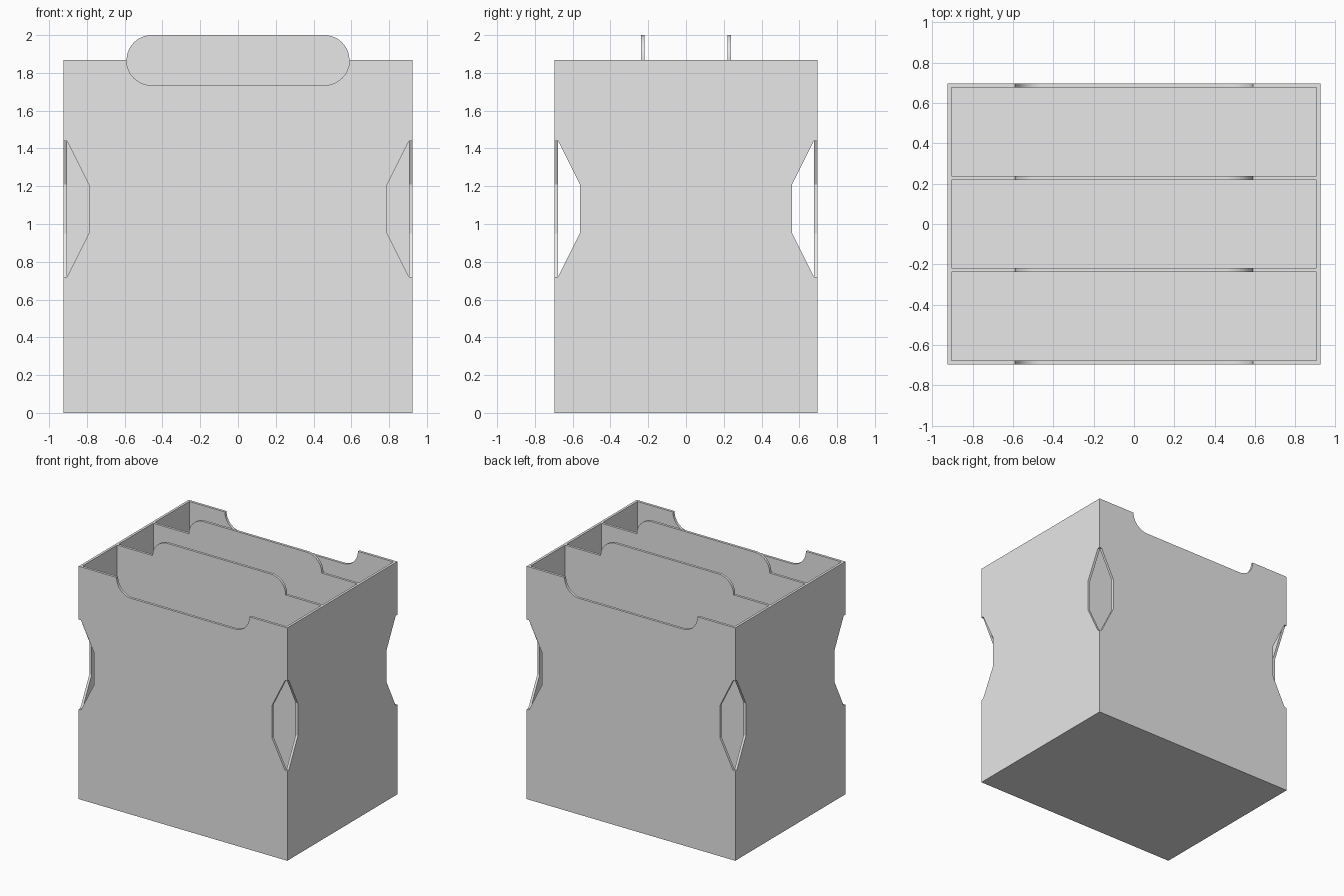
import bpy, bmesh
from math import sin, cos, pi
from mathutils import Vector

if "Cube" in bpy.data.objects:
    bpy.data.objects.remove(bpy.data.objects["Cube"])

HALF_X, HALF_Y, RIM, TOP = 0.925, 0.697, 1.867, 2.0
WALL = 0.02
GRIP, R = 0.59, TOP - RIM          # half width and corner radius of the grips
IN_X, IN_Y = HALF_X - WALL, HALF_Y - WALL

grey = bpy.data.materials.new("light grey")
grey.use_nodes = True
grey.diffuse_color = (0.8, 0.8, 0.8, 1)
grey.node_tree.nodes["Principled BSDF"].inputs["Base Color"].default_value = (0.8, 0.8, 0.8, 1)


def panel(name, half_profile, start, depth, along_x=False):
    """Mirror a (u, z) half profile, then extrude it into a flat panel."""
    outline = half_profile + [(-u, z) for u, z in reversed(half_profile)]
    place = (lambda u, z: (start, u, z)) if along_x else (lambda u, z: (u, start, z))
    bm = bmesh.new()
    face = bm.faces.new([bm.verts.new(place(u, z)) for u, z in outline])
    ext = bmesh.ops.extrude_face_region(bm, geom=[face])
    move = Vector((depth, 0, 0)) if along_x else Vector((0, depth, 0))
    bmesh.ops.translate(bm, vec=move,
                        verts=[g for g in ext["geom"] if isinstance(g, bmesh.types.BMVert)])
    bmesh.ops.recalc_face_normals(bm, faces=bm.faces)
    mesh = bpy.data.meshes.new(name)
    bm.to_mesh(mesh)
    bm.free()
    mesh.materials.append(grey)
    obj = bpy.data.objects.new(name, mesh)
    bpy.context.collection.objects.link(obj)
    return obj


def grip_arc(sign):
    """Rounded grip end, from the rim to the flat edge (+1 up, -1 down)."""
    return [(GRIP - R + R * cos(a), RIM + sign * R * sin(a))
            for a in (pi / 2 * i / 12 for i in range(13))]


def corner_cut(inner):
    """Angular notch in a vertical edge, above its wall-thick corner."""
    deep = inner - 0.115
    return [(inner, 0.72), (deep, 0.95), (deep, 1.21), (inner, 1.44)]


# Front and back walls with corner notches and a rounded top cutout
long_wall = ([(HALF_X, 0), (HALF_X, 0.72)] + corner_cut(IN_X)
             + [(HALF_X, 1.44), (HALF_X, RIM)] + grip_arc(-1))
panel("front_wall", long_wall, -HALF_Y, WALL)
panel("back_wall", long_wall, HALF_Y, -WALL)

# Side walls fitted between them
side_wall = [(IN_Y, 0)] + corner_cut(IN_Y) + [(IN_Y, RIM)]
panel("left_wall", side_wall, HALF_X, -WALL, along_x=True)
panel("right_wall", side_wall, -HALF_X, WALL, along_x=True)

# Floor
panel("floor", [(IN_X, 0), (IN_X, WALL)], -IN_Y, 2 * IN_Y)

# Two dividers with raised rounded tabs
divider = [(IN_X, WALL), (IN_X, RIM)] + grip_arc(1)
panel("front_divider", divider, -0.239, WALL)
panel("back_divider", divider, 0.239, -WALL)
